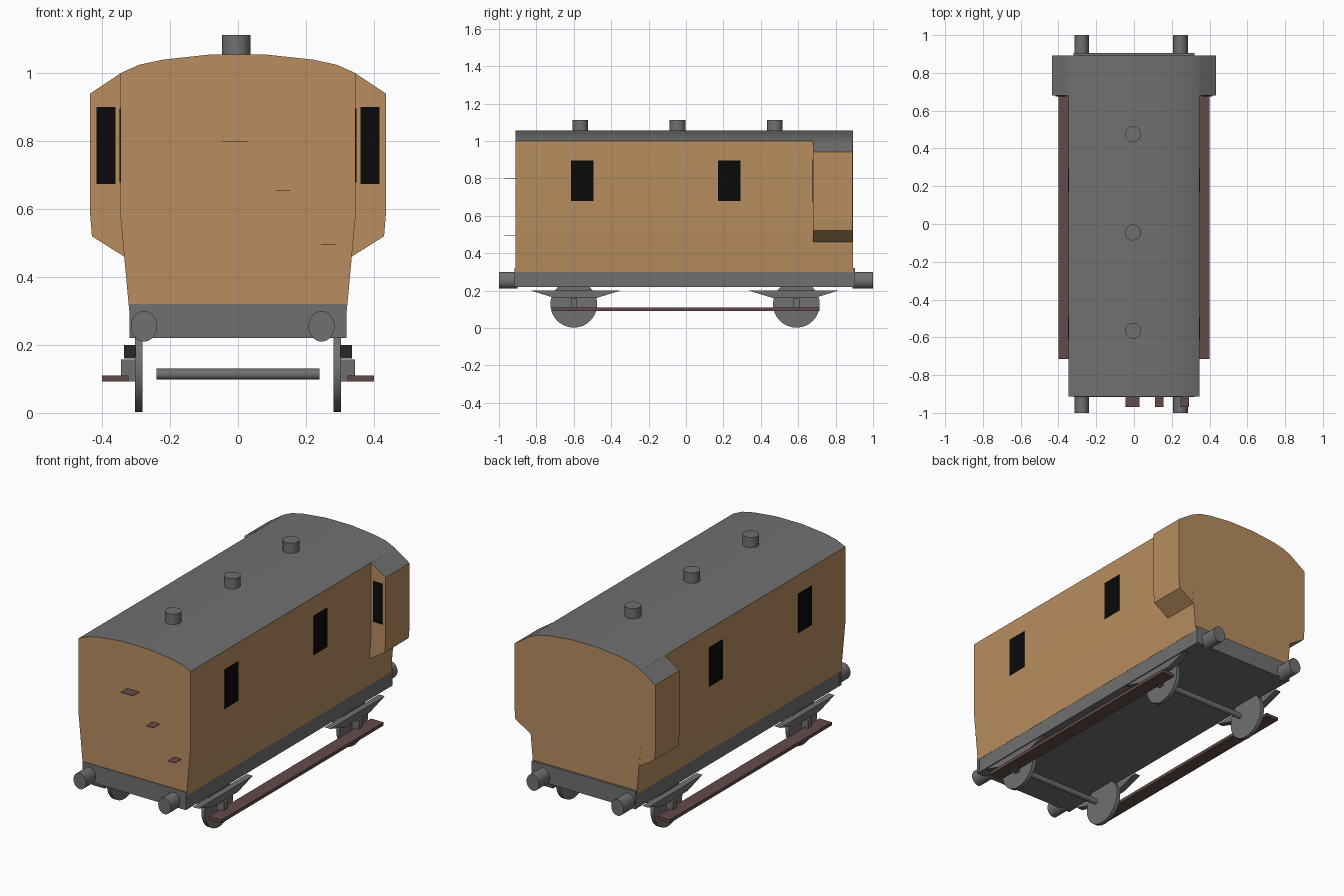
import bpy, bmesh, math
from mathutils import Matrix

if "Cube" in bpy.data.objects:
    bpy.data.objects.remove(bpy.data.objects["Cube"])


def material(name, rgb):
    m = bpy.data.materials.new(name)
    m.diffuse_color = (*rgb, 1)
    m.use_nodes = True
    m.node_tree.nodes["Principled BSDF"].inputs["Base Color"].default_value = m.diffuse_color
    return m


TAN = material("tan_paint", (0.48, 0.27, 0.115))
GREY = material("grey_metal", (0.162, 0.162, 0.162))
RED = material("dark_red_boards", (0.125, 0.068, 0.068))
BLACK = material("black_glass", (0.003, 0.003, 0.003))


def finish(name, bm, mats, smooth=None):
    bmesh.ops.recalc_face_normals(bm, faces=bm.faces)
    me = bpy.data.meshes.new(name)
    bm.to_mesh(me)
    bm.free()
    ob = bpy.data.objects.new(name, me)
    bpy.context.collection.objects.link(ob)
    for m in mats:
        me.materials.append(m)
    if smooth:
        bpy.ops.object.select_all(action='DESELECT')
        ob.select_set(True)
        bpy.context.view_layer.objects.active = ob
        bpy.ops.object.shade_smooth_by_angle(angle=math.radians(smooth))
    return ob


def box(name, mat, x, y, z):
    bm = bmesh.new()
    size = [b - a for a, b in (x, y, z)]
    mid = [(a + b) / 2 for a, b in (x, y, z)]
    bmesh.ops.create_cube(bm, size=1, matrix=Matrix.Translation(mid) @ Matrix.Diagonal((*size, 1)))
    return finish(name, bm, [mat])


def cylinder(name, mat, centre, radius, length, axis, squash=1.0):
    turn = {'X': Matrix.Rotation(math.pi / 2, 4, 'Y'),
            'Y': Matrix.Rotation(math.pi / 2, 4, 'X'),
            'Z': Matrix.Identity(4)}[axis]
    bm = bmesh.new()
    bmesh.ops.create_cone(bm, cap_ends=True, segments=32, radius1=radius, radius2=radius, depth=length,
                          matrix=Matrix.Translation(centre) @ Matrix.Diagonal((squash, 1, 1, 1)) @ turn)
    return finish(name, bm, [mat], 40)


def extrude(name, mats, points, depth, smooth=None, roof_rule=False):
    """Close a loop of 3D points and extrude it along the vector depth."""
    bm = bmesh.new()
    face = bm.faces.new([bm.verts.new(p) for p in points])
    ext = bmesh.ops.extrude_face_region(bm, geom=[face], use_keep_orig=True)
    bmesh.ops.translate(bm, vec=depth, verts=[g for g in ext['geom'] if isinstance(g, bmesh.types.BMVert)])
    bmesh.ops.recalc_face_normals(bm, faces=bm.faces)
    if roof_rule:  # upward faces take the roof colour
        for f in bm.faces:
            f.material_index = int(f.normal.z > 0.2)
    return finish(name, bm, mats, smooth)


# Coach body with arched roof
half = [(0.32, 0.30), (0.322, 0.32), (0.346, 0.58), (0.346, 1.0), (0.29, 1.025), (0.22, 1.04), (0.08, 1.055)]
outline = half + [(-x, z) for x, z in reversed(half)]
extrude("body", [TAN, GREY], [(x, -0.912, z) for x, z in outline], (0, 1.804, 0), 20, True)

# Underframe and end beams
box("underframe", GREY, (-0.319, 0.319), (-0.91, 0.89), (0.22, 0.305))
for end, y in (("front", (-0.916, -0.90)), ("rear", (0.88, 0.904))):
    box(end + "_beam", GREY, (-0.32, 0.32), y, (0.22, 0.32))

# Roof vents
for y in (-0.565, -0.045, 0.475):
    cylinder("roof_vent", GREY, (-0.005, y, 1.075), 0.042, 0.074, 'Z')

# Buffers at both ends
for x in (-0.277, 0.246):
    for end, y in (("front", -0.95), ("rear", 0.945)):
        cylinder(end + "_buffer", GREY, (x, y, 0.255), 0.045, 0.10 if y < 0 else 0.11, 'Y', 0.86)

# End steps
for x0, x1, z in ((-0.045, 0.03, 0.80), (0.11, 0.155, 0.655), (0.245, 0.29, 0.495)):
    box("end_step", RED, (x0, x1), (-0.97, -0.91), (z - 0.001, z + 0.001))

for s, side in ((-1, "left"), (1, "right")):
    def span(a, b):
        return tuple(sorted((s * a, s * b)))

    # Guard lookout bulging from the rear sides
    look = [(0.335, 0.46), (0.43, 0.52), (0.435, 0.58), (0.435, 0.94), (0.3455, 1.0), (0.30, 1.0), (0.30, 0.46)]
    extrude(side + "_lookout", [TAN, GREY], [(s * x, 0.68, z) for x, z in look], (0, 0.2115, 0), None, True)
    box(side + "_lookout_window", BLACK, span(0.36, 0.416), (0.676, 0.682), (0.674, 0.90))

    # Side windows
    for y in (-0.615, 0.17):
        box(side + "_window", BLACK, span(0.343, 0.349), (y, y + 0.121), (0.678, 0.896))

    # Long footboard
    box(side + "_footboard", RED, span(0.322, 0.40), (-0.715, 0.713), (0.092, 0.11))

    # Wheels, axle boxes and leaf springs
    for y in (-0.60, 0.59):
        cylinder(side + "_wheel", GREY, (s * 0.292, y, 0.127), 0.125, 0.022, 'X')
        box(side + "_axle_box", GREY, span(0.30, 0.345), (y - 0.016, y + 0.016), (0.092, 0.157))
        c = y + 0.01 if y < 0 else y - 0.015
        spring = [(-0.24, 0.20), (0.24, 0.20), (0.11, 0.16), (-0.11, 0.16)]
        extrude(side + "_spring", [GREY], [(s * 0.30, c + dy, z) for dy, z in spring], (s * 0.036, 0, 0))

# Axles
for y in (-0.60, 0.59):
    cylinder("axle", GREY, (0, y, 0.114), 0.016, 0.48, 'X')
